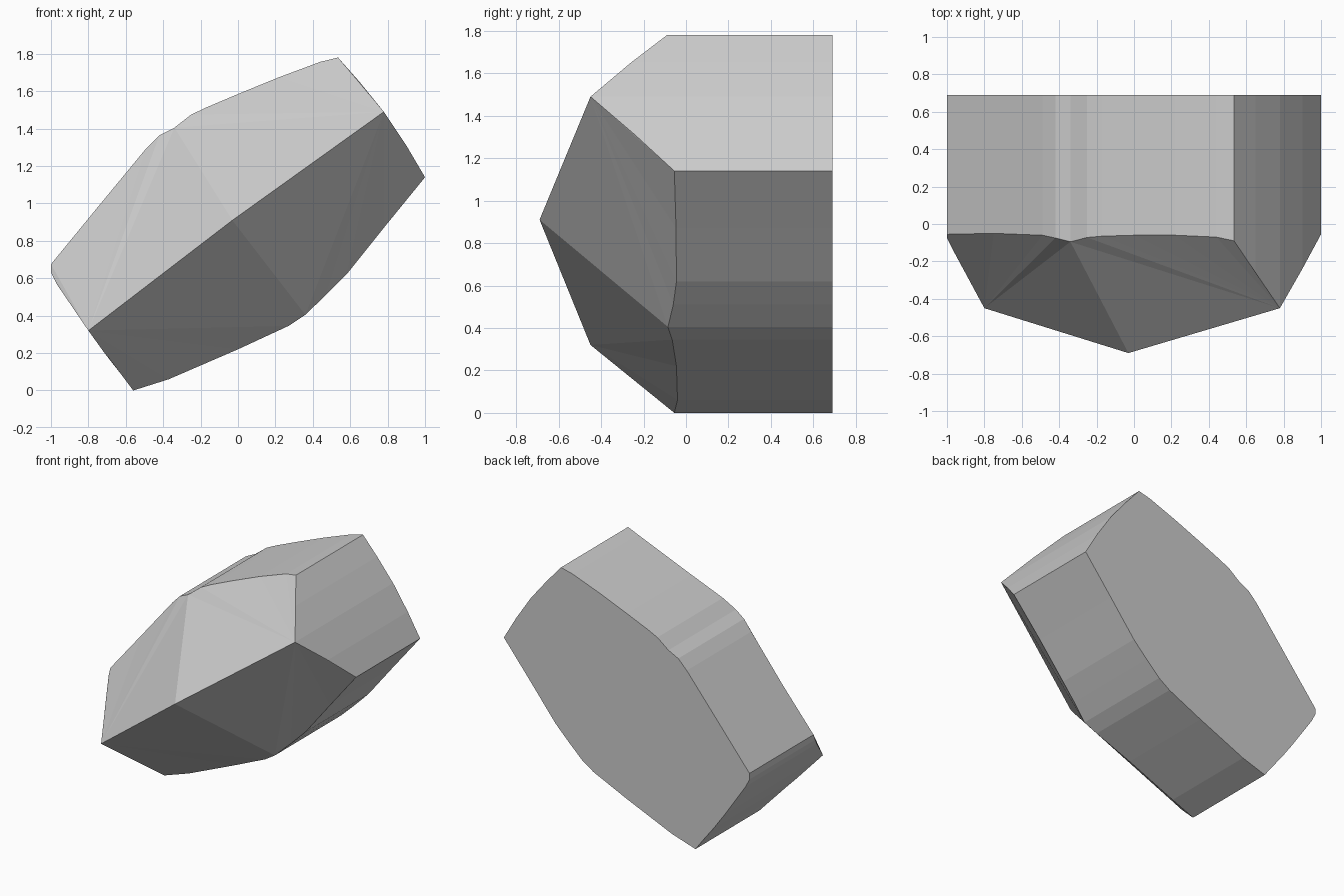
import bpy, bmesh

if "Cube" in bpy.data.objects:
    bpy.data.objects.remove(bpy.data.objects["Cube"])

BACK_Y = 0.69

# Rim of the stone, counter-clockwise seen from the front: (x, y, z)
left_tip = [(-0.80, -0.45, 0.32)]
lower_left = [(-0.71, -0.29, 0.195), (-0.62, -0.14, 0.08), (-0.56, -0.055, 0.0),
              (-0.37, -0.04, 0.06), (0.0, -0.045, 0.22), (0.27, -0.065, 0.345)]
lower_notch = [(0.36, -0.085, 0.405)]
lower_right = [(0.47, -0.06, 0.51), (0.58, -0.045, 0.62), (0.78, -0.047, 0.87),
               (1.0, -0.055, 1.14), (0.90, -0.24, 1.31)]
right_tip = [(0.78, -0.45, 1.49)]
upper_right = [(0.65, -0.26, 1.65), (0.535, -0.09, 1.78), (0.44, -0.07, 1.757),
               (0.22, -0.06, 1.675), (0.0, -0.06, 1.585), (-0.17, -0.065, 1.513),
               (-0.25, -0.072, 1.475)]
upper_notch = [(-0.34, -0.095, 1.405)]
upper_left = [(-0.42, -0.075, 1.365), (-0.49, -0.06, 1.295), (-0.75, -0.05, 0.98),
              (-1.0, -0.055, 0.675), (-1.0, -0.075, 0.63), (-0.97, -0.135, 0.57)]
rim_points = (left_tip + lower_left + lower_notch + lower_right
              + right_tip + upper_right + upper_notch + upper_left)

bm = bmesh.new()
rim = [bm.verts.new(p) for p in rim_points]
back = [bm.verts.new((x, BACK_Y, z)) for x, y, z in rim_points]
peak = bm.verts.new((-0.03, -0.69, 0.91))
n = len(rim)

# Side walls and flat back
for i in range(n):
    j = (i + 1) % n
    bm.faces.new((rim[i], back[i], back[j], rim[j]))
bm.faces.new(back)


# Four front facets, each fanned from a ridge tip
def facet(tip, edge):
    for a, b in zip(edge, edge[1:]):
        bm.faces.new((tip, a, b))


ln = 1 + len(lower_left)
rt = ln + 1 + len(lower_right)
un = rt + 1 + len(upper_right)
facet(rim[0], rim[1:ln + 1] + [peak])
facet(rim[rt], [peak] + rim[ln:rt])
facet(rim[rt], rim[rt + 1:un + 1] + [peak])
facet(rim[0], [peak] + rim[un:])

bmesh.ops.recalc_face_normals(bm, faces=bm.faces)
mesh = bpy.data.meshes.new("faceted_stone")
bm.to_mesh(mesh)
bm.free()
stone = bpy.data.objects.new("faceted_stone", mesh)
bpy.context.collection.objects.link(stone)
